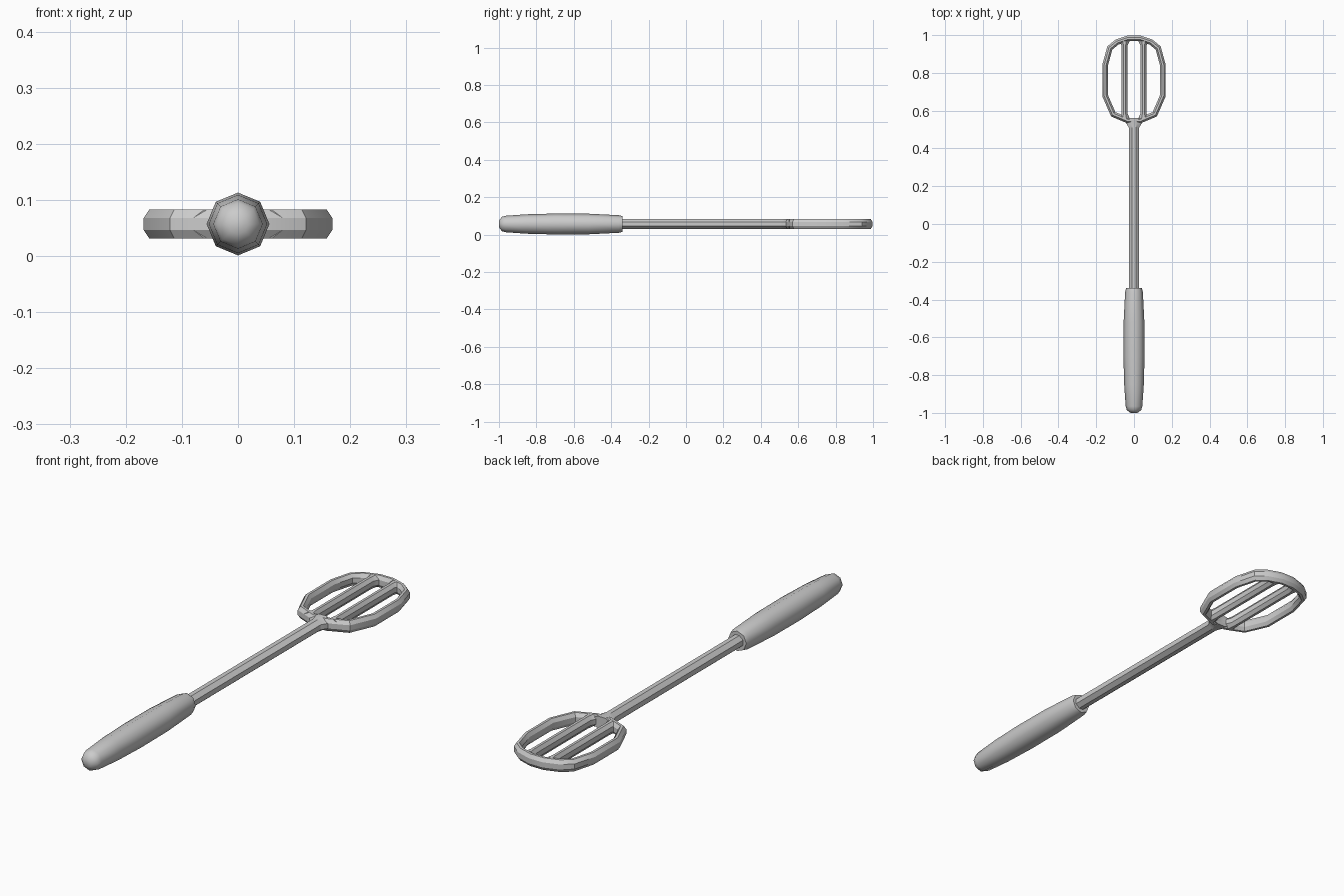
import bpy, bmesh, math
from mathutils import Vector

if "Cube" in bpy.data.objects:
    bpy.data.objects.remove(bpy.data.objects["Cube"])

ZC = 0.057
# chamfered bar section (across, up) and round grip section
BAR = [(1, .42), (.35, 1), (-.35, 1), (-1, .42), (-1, -.42), (-.35, -1), (.35, -1), (1, -.42)]
OCT = [(math.cos(i * math.pi / 4), math.sin(i * math.pi / 4)) for i in range(8)]


def sweep(name, path, section, sizes, closed=False, angle=30):
    """Sweep a section along a flat path with mitred corners; sizes = (half width, half height)."""
    pts = [Vector(p) for p in path]
    n = len(pts)
    bm = bmesh.new()
    rings = []
    for i, p in enumerate(pts):
        a = pts[i - 1] if closed or i > 0 else None
        b = pts[(i + 1) % n] if closed or i < n - 1 else None
        d1 = (p - a).normalized() if a is not None else (b - p).normalized()
        d2 = (b - p).normalized() if b is not None else d1
        t = (d1 + d2).normalized()
        side = Vector((t.y, -t.x)) / max(.5, t.dot(d1))
        w, h = sizes[i]
        rings.append([bm.verts.new((p.x - side.x * u * w, p.y - side.y * u * w, ZC + v * h))
                      for u, v in section])
    m = len(section)
    for i in range(n if closed else n - 1):
        r, s = rings[i], rings[(i + 1) % n]
        for j in range(m):
            bm.faces.new((r[j], r[(j + 1) % m], s[(j + 1) % m], s[j]))
    if not closed:
        bm.faces.new(rings[0])
        bm.faces.new(rings[-1])
    bmesh.ops.recalc_face_normals(bm, faces=bm.faces)
    me = bpy.data.meshes.new(name)
    bm.to_mesh(me)
    bm.free()
    ob = bpy.data.objects.new(name, me)
    bpy.context.collection.objects.link(ob)
    bpy.context.view_layer.objects.active = ob
    ob.select_set(True)
    bpy.ops.object.shade_smooth_by_angle(angle=math.radians(angle))
    ob.select_set(False)
    return ob


# grip
grip = [(-1, .018), (-.985, .038), (-.965, .044), (-.85, .052), (-.7, .056),
        (-.52, .055), (-.36, .047), (-.34, .042)]
sweep("grip", [(0, y) for y, r in grip], OCT, [(r, r) for y, r in grip], angle=50)

# shaft, flaring where it meets the head
shaft = [(-.36, .027), (.51, .027), (.535, .042), (.562, .05)]
sweep("shaft", [(0, y) for y, w in shaft], BAR, [(w, .0255) for y, w in shaft])

# head frame: right half of the centre line, mirrored
half = [(.03, .983), (.09, .963), (.128, .932), (.153, .84), (.153, .68), (.11, .581), (.03, .547)]
loop = half + [(-x, y) for x, y in reversed(half)]
sweep("head_frame", loop, BAR, [(.015, .0255)] * len(loop), closed=True)

# slats with widened ends
slat = [(.552, .03), (.567, .024), (.585, .016), (.945, .016), (.96, .023), (.97, .027)]
for name, x in (("left_slat", -.05), ("right_slat", .05)):
    sweep(name, [(x, y) for y, w in slat], BAR, [(w, .0253) for y, w in slat])
